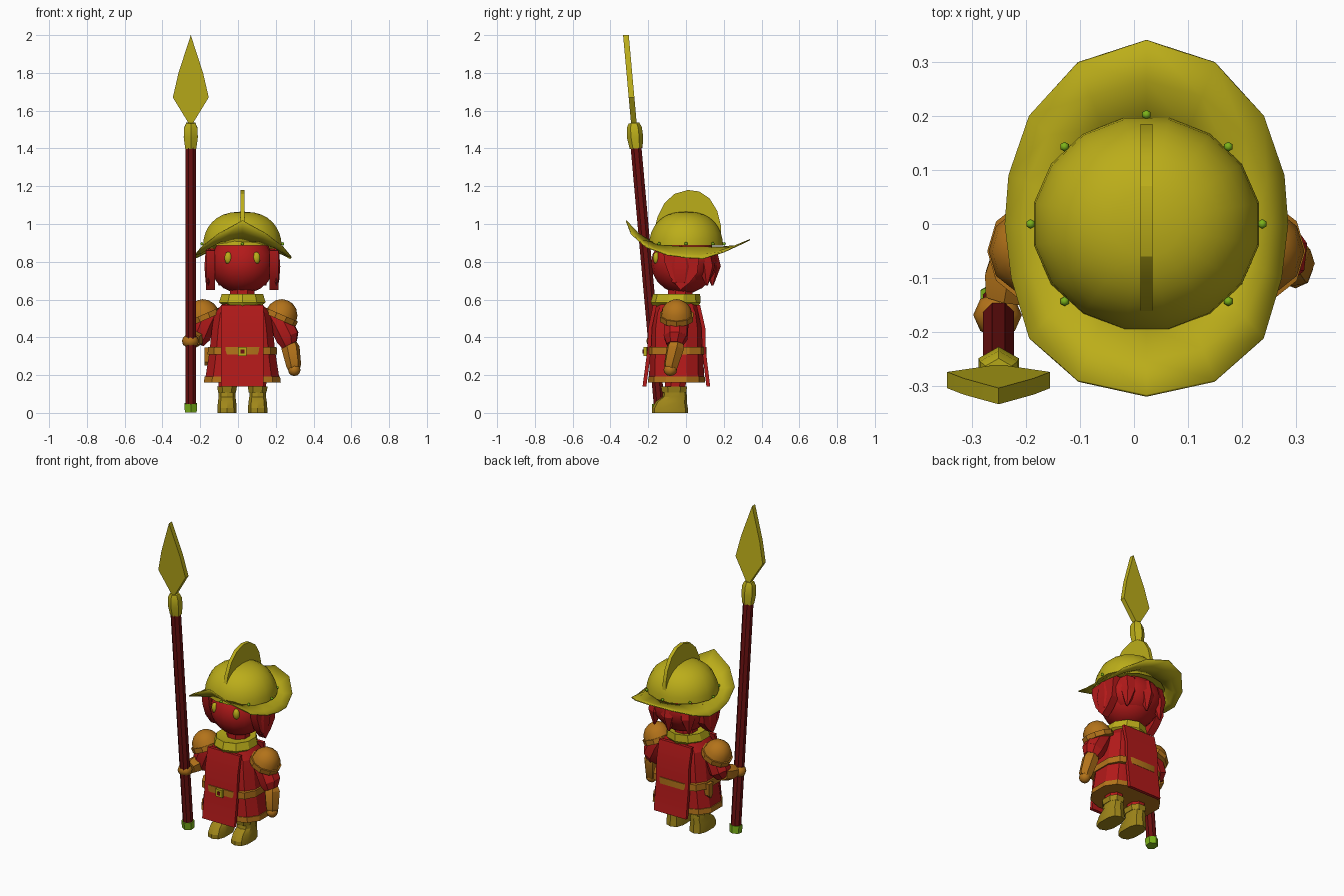
import bpy, bmesh, math
from mathutils import Vector, Matrix

if "Cube" in bpy.data.objects:
    bpy.data.objects.remove(bpy.data.objects["Cube"])

C = 0.023  # the figure's centre line in x; all coordinates are relative to it


def material(name, rgb):
    m = bpy.data.materials.new(name)
    m.diffuse_color = (*rgb, 1)
    m.use_nodes = True
    m.node_tree.nodes["Principled BSDF"].inputs["Base Color"].default_value = m.diffuse_color
    return m


RED = material("red", (0.45, 0.01, 0.01))
DARK = material("dark_red", (0.15, 0.005, 0.005))
ORANGE = material("orange", (0.45, 0.17, 0.01))
TAN = material("tan", (0.35, 0.24, 0.01))
YELLOW = material("yellow", (0.5, 0.42, 0.01))
GREEN = material("green", (0.2, 0.45, 0.01))


def finish(name, bm, mat, angle=25):
    bmesh.ops.recalc_face_normals(bm, faces=bm.faces)
    me = bpy.data.meshes.new(name)
    bm.to_mesh(me)
    bm.free()
    me.materials.append(mat)
    for p in me.polygons:
        p.use_smooth = True
    me.set_sharp_from_angle(angle=math.radians(angle))
    ob = bpy.data.objects.new(name, me)
    ob.location.x = C
    bpy.context.collection.objects.link(ob)
    return ob


def skin(name, rings, mat, angle=25, caps=True):
    bm = bmesh.new()
    vs = [[bm.verts.new(p) for p in r] for r in rings]
    n = len(vs[0])
    for a, b in zip(vs, vs[1:]):
        for i in range(n):
            j = (i + 1) % n
            bm.faces.new((a[i], a[j], b[j], b[i]))
    if caps:
        bm.faces.new(vs[0])
        bm.faces.new(vs[-1])
    return finish(name, bm, mat, angle)


def power(v, e):
    return math.copysign(abs(v) ** e, v)


def loft(name, rows, mat, x=0, n=12, sq=1.0, angle=25):
    """rows: (z, centre y, radius x, radius y)"""
    ang = [2 * math.pi * (i + 0.5) / n for i in range(n)]
    return skin(name, [[(x + rx * power(math.cos(a), sq), cy + ry * power(math.sin(a), sq), z)
                        for a in ang] for z, cy, rx, ry in rows], mat, angle)


def tube(name, rows, mat, n=8, angle=25):
    """rows: (x, y, z, radius) along a nearly straight axis"""
    pts = [Vector(r[:3]) for r in rows]
    q = (pts[-1] - pts[0]).to_track_quat('Z', 'Y')
    ang = [2 * math.pi * (i + 0.5) / n for i in range(n)]
    return skin(name, [[p + q @ Vector((r[3] * math.cos(a), r[3] * math.sin(a), 0)) for a in ang]
                       for p, r in zip(pts, rows)], mat, angle)


def prism(name, pts, axis, a, b, mat):
    """extrude a (y, z) outline along x, or an (x, z) outline along y"""
    put = (lambda p, d: (d, p[0], p[1])) if axis == 'x' else (lambda p, d: (p[0], d, p[1]))
    return skin(name, [[put(p, d) for p in pts] for d in (a, b)], mat)


def ball(name, c, r, mat, u=12, v=8, angle=60):
    bm = bmesh.new()
    bmesh.ops.create_uvsphere(bm, u_segments=u, v_segments=v, radius=1,
                              matrix=Matrix.Translation(c) @ Matrix.Diagonal((*r, 1)))
    return finish(name, bm, mat, angle)


# Helmet dome
rows = []
for i in range(9):
    a = math.radians(88 * i / 8)
    r = math.cos(a) ** 0.8
    rows.append((0.885 + 0.18 * math.sin(a), 0, 0.212 * r, 0.2 * r))
loft("helmet_dome", rows, YELLOW, n=16, angle=50)

# Helmet brim, swept up at front and back
half = [(0, -.315, 1.02), (.127, -.288, .95), (.217, -.21, .88), (.25, -.1, .84), (.262, 0, .825),
        (.255, .09, .82), (.217, .2, .855), (.127, .297, .9), (0, .338, .92)]
outer = [Vector(p) for p in half] + [Vector((-x, y, z)) for x, y, z in half[-2:0:-1]]
inner = []
for p in outer:
    d = Vector((p.x, p.y)).normalized()
    inner.append(Vector((.2 * d.x, .19 * d.y, .88 + .03 * max(0, -d.y) ** 2)))
mid = [(o + i) / 2 - Vector((0, 0, .012)) for o, i in zip(outer, inner)]
brim = skin("helmet_brim", [inner, mid, outer], YELLOW, 45, caps=False)
s = brim.modifiers.new("thickness", 'SOLIDIFY')
s.thickness = 0.006

# Crest and rivets
crest = [(-.165, .98), (-.15, 1.04), (-.115, 1.11), (-.06, 1.16), (.01, 1.18), (.07, 1.172),
         (.125, 1.135), (.165, 1.07), (.185, .99), (.185, .93), (0, .95)]
prism("helmet_crest", crest, 'x', -.011, .011, YELLOW)
for i in range(8):
    a = i * math.pi / 4
    ball("rivet", (.214 * math.cos(a), .202 * math.sin(a), .895), (.009,) * 3, GREEN, 6, 4)

# Head, eyes, hair
ball("head", (0, -.015, .79), (.17, .17, .16), RED, 16, 10)
ball("hair", (0, .03, .80), (.178, .14, .135), RED, 14, 8, 30)
lock = [(-.12, .86), (-.115, .80), (-.085, .72), (-.03, .65), (.02, .69), (.06, .74), (.075, .87)]
for sx in (-1, 1):
    ball("eye", (sx * .075, -.157, .82), (.021, .018, .033), YELLOW, 10, 6)
    prism("side_lock", lock, 'x', sx * .145, sx * .192, RED)
    ball("ear_lock", (sx * .18, -.03, .775), (.024, .065, .115), RED, 6, 4, 20)
for x, y in ((-.11, .11), (0, .14), (.11, .11)):
    tube("back_lock", [(x * .9, y * .8, .86, .05), (x, y, .77, .045), (x * 1.1, y, .675, .006)], RED, 6)

# Neck and collar
loft("neck", [(.54, -.03, .07, .07), (.68, -.03, .07, .07)], RED, n=8)
loft("collar", [(.555, -.055, .085, .115), (.585, -.055, .13, .132), (.63, -.05, .115, .125),
                (.622, -.05, .08, .09)], YELLOW, n=10)

# Tunic, hem, belt, buckle and hip pouch
loft("tunic", [(.17, -.05, .203, .15), (.33, -.05, .178, .145), (.45, -.05, .165, .143),
               (.53, -.05, .15, .13), (.585, -.05, .1, .1)], RED, sq=.75)
loft("hem", [(.16, -.05, .209, .155), (.192, -.05, .205, .153)], ORANGE, sq=.75)
loft("belt", [(.31, -.05, .188, .163), (.35, -.05, .186, .163)], ORANGE, sq=.65)
prism("buckle", [(-.023, .302), (.023, .302), (.023, .348), (-.023, .348)], 'y', -.226, -.2, YELLOW)
prism("buckle_hole", [(-.011, .314), (.011, .314), (.011, .336), (-.011, .336)], 'y', -.229, -.22, DARK)
prism("pouch", [(-.02, .345), (.025, .345), (.02, .27), (.002, .25), (-.015, .27)], 'x', -.2, -.16, ORANGE)

# Front and back cloth panels
for name, edge in (("front_panel", [(-.175, .57), (-.2, .45), (-.205, .33), (-.23, .14)]),
                   ("back_panel", [(.075, .57), (.102, .45), (.105, .33), (.128, .14)])):
    k = .02 if name[0] == "f" else -.02
    prism(name, edge + [(y + k, z) for y, z in reversed(edge)], 'x', -.113, .113, RED)

for sx in (-1, 1):
    # Legs and boots
    x = sx * .081
    loft("leg", [(.1, -.06, .045, .055), (.22, -.05, .055, .065)], RED, x, 8)
    loft("boot", [(0, -.085, .053, .095), (.025, -.085, .053, .095), (.06, -.078, .05, .082),
                  (.085, -.06, .046, .066), (.12, -.06, .046, .06)], TAN, x, 10, .75)
    loft("boot_cuff", [(.108, -.063, .05, .068), (.14, -.063, .056, .074)], TAN, x, 8, .8)
    # Shoulder armour
    b, ax = Vector((sx * .2, -.05, .5)), Vector((sx * .4, 0, .92))
    tube("shoulder_plate", [(*(b + ax * h), r) for h, r in
                            ((.02, .085), (.05, .078), (.08, .058), (.098, .03), (.102, .008))],
         ORANGE, 10, 40)
    tube("shoulder_rim", [(*(b + ax * h), r) for h, r in ((-.008, .092), (.022, .093))], ORANGE, 10)

# Hanging arm
tube("arm_left", [(.16, -.05, .54, .05), (.2, -.05, .48, .066), (.24, -.055, .4, .066),
                  (.25, -.06, .36, .045)], RED)
tube("bracer_left", [(.248, -.05, .37, .04), (.255, -.056, .345, .049), (.272, -.08, .25, .04),
                     (.273, -.081, .235, .034)], ORANGE, 6)
ball("hand_left", (.275, -.083, .228), (.033, .036, .033), ORANGE, 8, 6)

# Arm holding the spear
tube("arm_right", [(-.16, -.05, .54, .05), (-.2, -.05, .48, .066), (-.228, -.05, .41, .064),
                   (-.24, -.06, .37, .04)], RED)
tube("bracer_right", [(-.243, -.05, .4, .045), (-.255, -.1, .39, .05), (-.262, -.14, .385, .04)], ORANGE, 6)
ball("hand_right", (-.275, -.168, .38), (.045, .042, .038), ORANGE, 8, 6)


# Spear, leaning forward
def lean(z):
    return -.138 - .09 * z


def rod(name, rows, mat, n):
    tube(name, [(-.273, lean(z), z, r) for z, r in rows], mat, n)


rod("spear_shaft", [(.03, .031), (1.42, .031)], DARK, 8)
rod("spear_butt", [(.004, .036), (.05, .039)], GREEN, 6)
rod("spear_socket", [(1.4, .034), (1.46, .043), (1.51, .04), (1.535, .028)], YELLOW, 6)
blade = [(0, 1.515), (.095, 1.67), (.065, 1.8), (0, 2.0), (-.065, 1.8), (-.095, 1.67)]
skin("spear_blade", [[(x - .273, lean(z) + d, z) for x, z in blade] for d in (-.015, .015)], YELLOW)
